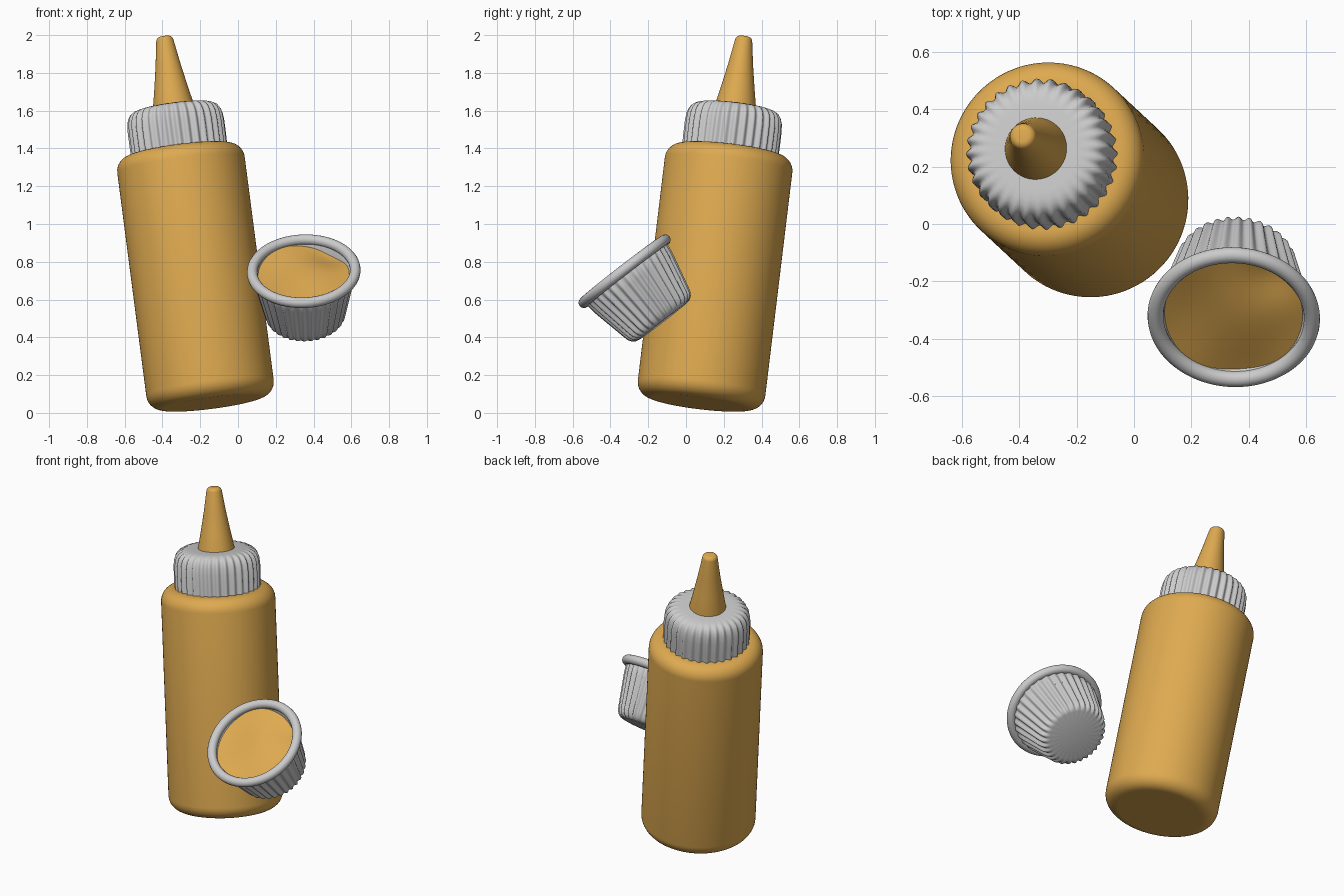
import bpy, bmesh
from math import sin, cos, pi, exp
from mathutils import Vector, Matrix

if "Cube" in bpy.data.objects:
    bpy.data.objects.remove(bpy.data.objects["Cube"])

mustard = bpy.data.materials.new("mustard")
mustard.diffuse_color = (0.73, 0.40, 0.08, 1)
mustard.use_nodes = True
mustard.node_tree.nodes["Principled BSDF"].inputs["Base Color"].default_value = mustard.diffuse_color


def placement(origin, axis):
    return Matrix.Translation(origin) @ Vector(axis).to_track_quat('Z', 'Y').to_matrix().to_4x4()


def arc(r, z, rad, a0, a1, n=8):
    """Points of a rounded corner around (r, z), angles in units of pi."""
    return [(r + rad * cos(pi * (a0 + (a1 - a0) * i / n)),
             z + rad * sin(pi * (a0 + (a1 - a0) * i / n))) for i in range(n + 1)]


def lathe(name, profile, place, seg=96, ribs=0, offset=None, mat=None, closed=False, angle=35):
    """Spin (r, z[, rib depth]) points about z; zero radius makes a pole."""
    bm = bmesh.new()
    rings = []
    for p in profile:
        r, z, amp = (*p, 0)[:3]
        if r < 1e-6:
            rings.append([bm.verts.new((0, 0, z + (offset(0, 0) if offset else 0)))] * seg)
            continue
        ring = []
        for i in range(seg):
            a = 2 * pi * i / seg
            rr = r + amp * cos(ribs * a)
            x, y = rr * cos(a), rr * sin(a)
            ring.append(bm.verts.new((x, y, z + (offset(x, y) if offset else 0))))
        rings.append(ring)
    pairs = list(zip(rings, rings[1:]))
    if closed:
        pairs.append((rings[-1], rings[0]))
    for a, b in pairs:
        for i in range(seg):
            j = (i + 1) % seg
            bm.faces.new(dict.fromkeys((a[i], a[j], b[j], b[i])))
    bmesh.ops.recalc_face_normals(bm, faces=bm.faces[:])
    me = bpy.data.meshes.new(name)
    bm.to_mesh(me)
    bm.free()
    ob = bpy.data.objects.new(name, me)
    bpy.context.collection.objects.link(ob)
    ob.matrix_world = place
    if mat:
        me.materials.append(mat)
    bpy.ops.object.select_all(action='DESELECT')
    ob.select_set(True)
    bpy.context.view_layer.objects.active = ob
    bpy.ops.object.shade_smooth_by_angle(angle=pi * angle / 180)
    return ob


# Leaning squeeze bottle
bottle = placement((-0.138, 0.073, 0.053), (-0.13, 0.121, 1))
lathe("bottle_body",
      [(0, 0), (0.26, 0)] + arc(0.26, 0.08, 0.08, -0.5, 0)
      + arc(0.26, 1.28, 0.08, 0, 0.5) + [(0, 1.36)], bottle, mat=mustard)
lathe("nozzle",
      [(0, 1.56), (0.112, 1.56), (0.108, 1.60), (0.088, 1.70), (0.066, 1.82)]
      + arc(0.02, 1.945, 0.026, 0.05, 0.5) + [(0, 1.972)], bottle, 48, mat=mustard)

# Ribbed screw cap
lathe("bottle_cap",
      [(0, 1.34), (0.249, 1.34, 0.008), (0.25, 1.42, 0.008), (0.25, 1.49, 0.008),
       (0.246, 1.53, 0.008), (0.238, 1.555, 0.008), (0.225, 1.575, 0.007),
       (0.205, 1.588, 0.005), (0.18, 1.594, 0.003), (0.15, 1.596), (0, 1.596)],
      bottle, 256, 32, angle=60)

# Tilted fluted dip cup: outer wall, base, then inner wall
cup = placement((0.348, -0.325, 0.75), (-0.03, -0.61, 0.79))
lathe("cup",
      [(0, -0.30), (0.18, -0.30), (0.24, -0.02), (0.256, 0.0), (0.262, -0.03, 0.005),
       (0.252, -0.08, 0.008), (0.225, -0.20, 0.008), (0.207, -0.28, 0.008),
       (0.201, -0.30, 0.008), (0.191, -0.318, 0.007), (0.177, -0.33, 0.004),
       (0.16, -0.334), (0, -0.334)], cup, 256, 32, angle=60)
lathe("cup_rim", arc(0.273, 0, 0.028, 0, 1.875, 15), cup, closed=True)


# Sauce with a gently wavy surface
def wave(x, y):
    return (0.008 * sin(14 * x + 1) * cos(10 * y)
            - 0.035 * exp(-((x - 0.15) ** 2 + (y - 0.18) ** 2) / 0.012))


lathe("sauce", [(0, -0.012)] + [(0.247 * i / 12, -0.012) for i in range(1, 13)]
      + [(0.24, -0.07), (0, -0.07)], cup, offset=wave, mat=mustard)
